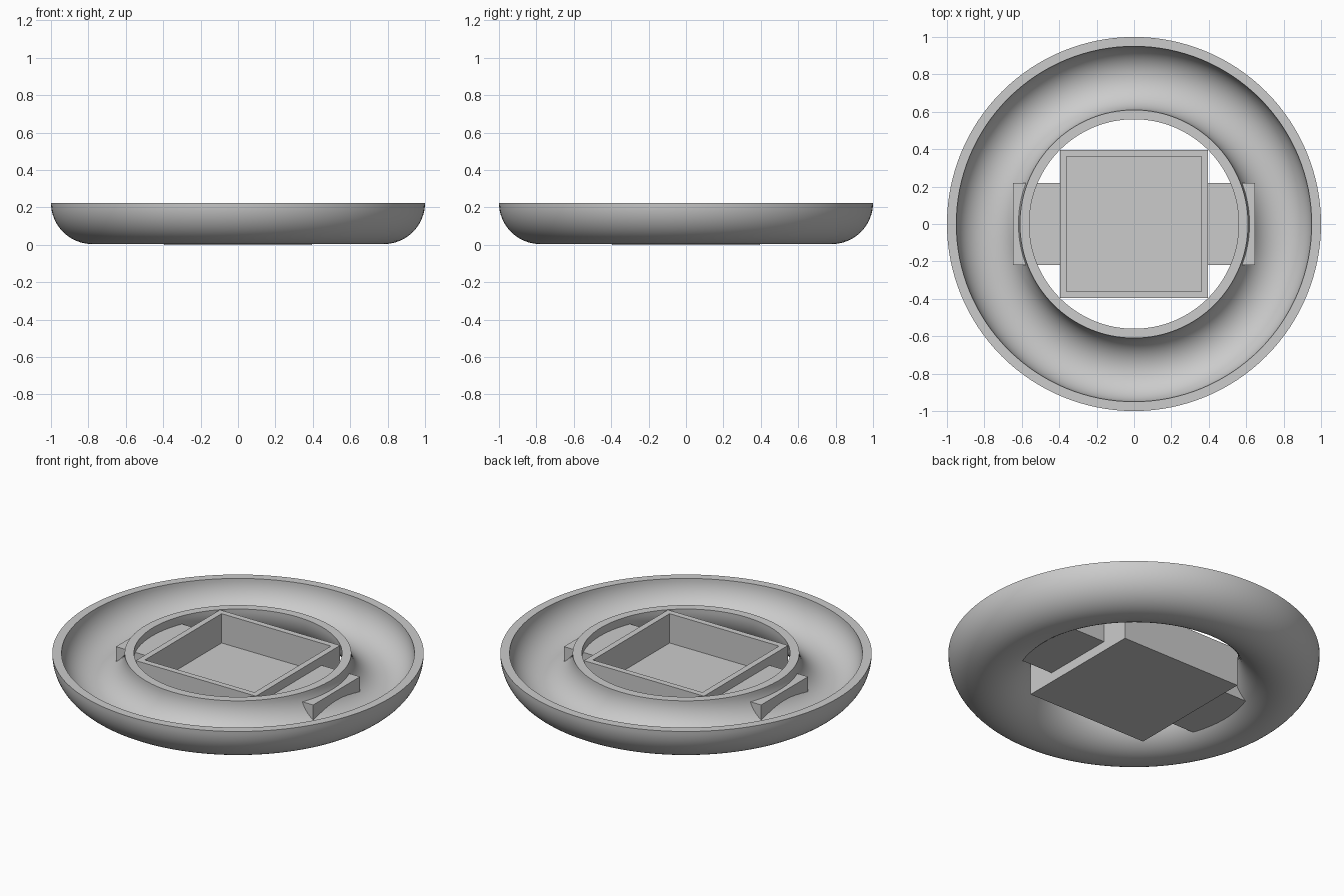
import bpy, bmesh
from math import cos, sin, pi, radians
from mathutils import Matrix, Vector

if "Cube" in bpy.data.objects:
    bpy.data.objects.remove(bpy.data.objects["Cube"], do_unlink=True)

HEIGHT = 0.224
WALL = 0.05

grey = bpy.data.materials.new("light grey")
grey.use_nodes = True
grey.diffuse_color = (0.6, 0.6, 0.6, 1)
grey.node_tree.nodes["Principled BSDF"].inputs["Base Color"].default_value = (0.6, 0.6, 0.6, 1)


def finish(name, bm):
    bmesh.ops.recalc_face_normals(bm, faces=bm.faces)
    mesh = bpy.data.meshes.new(name)
    bm.to_mesh(mesh)
    bm.free()
    mesh.materials.append(grey)
    obj = bpy.data.objects.new(name, mesh)
    bpy.context.collection.objects.link(obj)
    return obj


def add_box(bm, low, high):
    low, high = Vector(low), Vector(high)
    matrix = Matrix.Translation((low + high) / 2) @ Matrix.Diagonal((*(high - low), 1))
    return bmesh.ops.create_cube(bm, size=1, matrix=matrix)


# Ring trough: half-round channel turned about the z axis
def arc(radius, steps=32):
    angles = [pi + pi * i / steps for i in range(steps + 1)]
    return [(0.78 + radius * cos(a), 0, HEIGHT + radius * sin(a)) for a in angles]


bm = bmesh.new()
points = arc(0.22) + arc(0.22 - WALL)[::-1]
verts = [bm.verts.new(p) for p in points]
edges = [bm.edges.new((v, verts[i - 1])) for i, v in enumerate(verts)]
bmesh.ops.spin(bm, geom=verts + edges, cent=(0, 0, 0), axis=(0, 0, 1),
               angle=2 * pi, steps=128, use_merge=True)
bmesh.ops.remove_doubles(bm, verts=bm.verts, dist=0.0001)
trough = finish("ring_trough", bm)
bpy.ops.object.select_all(action="DESELECT")
trough.select_set(True)
bpy.context.view_layer.objects.active = trough
bpy.ops.object.shade_smooth_by_angle(angle=radians(30))

# Square open tray in the middle
bm = bmesh.new()
add_box(bm, (-0.395, -0.395, 0), (0.395, 0.395, HEIGHT))
top = max(bm.faces, key=lambda f: f.calc_center_median().z)
bmesh.ops.inset_region(bm, faces=[top], thickness=WALL)
walls = bmesh.ops.extrude_discrete_faces(bm, faces=[top])
for v in walls["faces"][0].verts:
    v.co.z = WALL
finish("square_tray", bm)

# Arms joining the tray to the trough
for name, side in (("left_arm", 1), ("right_arm", -1)):
    bm = bmesh.new()
    x_in, x_out = sorted((side * 0.37, side * 0.648))
    add_box(bm, (x_in, -0.22, HEIGHT * 0.25), (x_out, 0.22, HEIGHT * 0.77))
    finish(name, bm)
